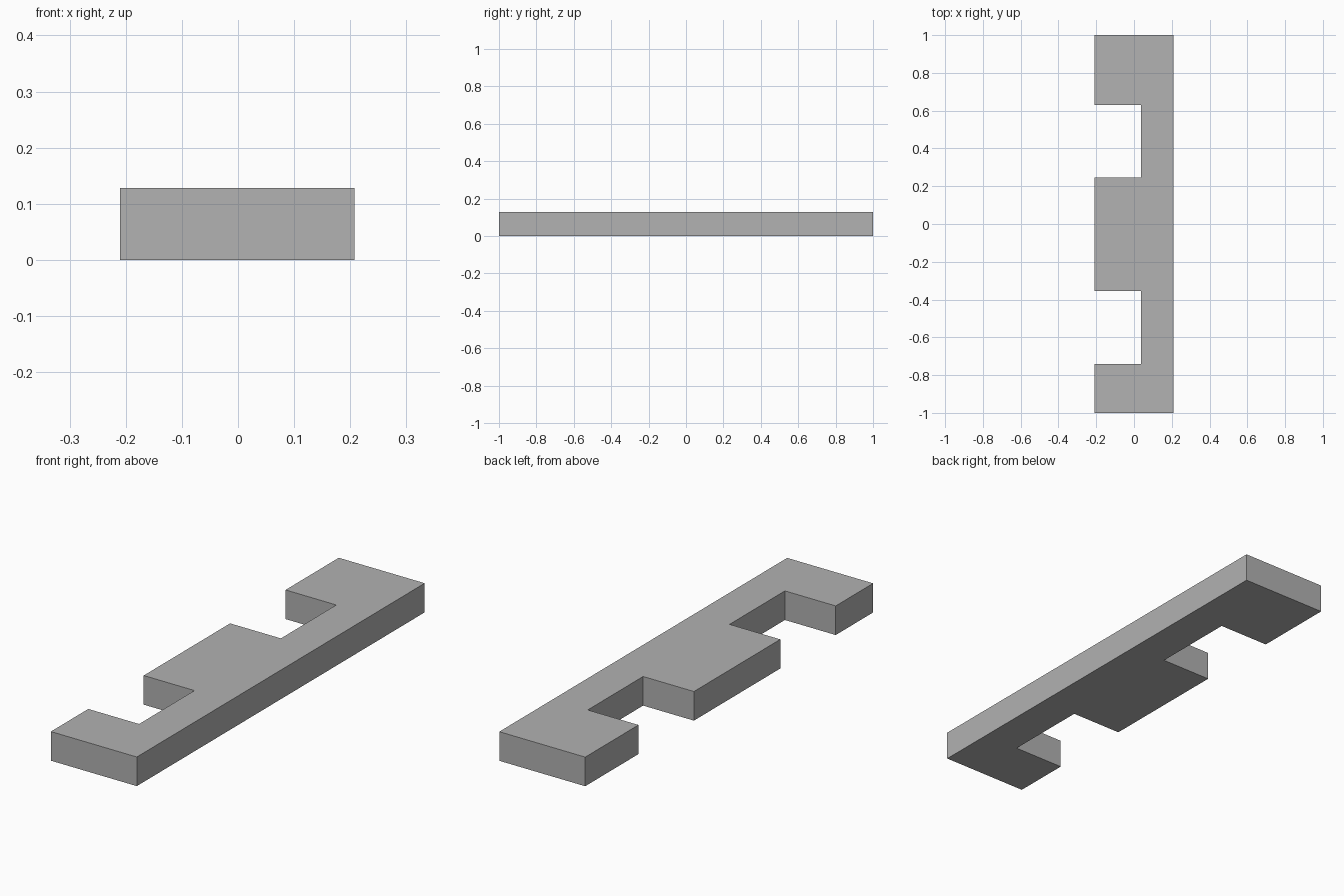
import bpy
import bmesh

HEIGHT = 0.128
OUTER, INNER, NOTCH = 0.208, -0.21, 0.037

cube = bpy.data.objects.get("Cube")
if cube:
    bpy.data.objects.remove(cube, do_unlink=True)

# Plain grey material
grey = bpy.data.materials.new("plain_grey")
grey.use_nodes = True
colour = (0.445, 0.445, 0.445, 1)
grey.diffuse_color = colour
grey.node_tree.nodes["Principled BSDF"].inputs["Base Color"].default_value = colour

# Outline: straight outer edge, then two rectangular notches on the other side
outline = [(OUTER, -1), (OUTER, 1), (INNER, 1)]
for top, bottom in ((0.63, 0.245), (-0.355, -0.74)):
    outline += [(INNER, top), (NOTCH, top), (NOTCH, bottom), (INNER, bottom)]
outline.append((INNER, -1))

# Extrude the outline into a slab
bm = bmesh.new()
base = bm.faces.new([bm.verts.new((x, y, 0)) for x, y in outline])
result = bmesh.ops.extrude_face_region(bm, geom=[base], use_keep_orig=True)
top_verts = [g for g in result["geom"] if isinstance(g, bmesh.types.BMVert)]
bmesh.ops.translate(bm, verts=top_verts, vec=(0, 0, HEIGHT))
bmesh.ops.recalc_face_normals(bm, faces=bm.faces)

mesh = bpy.data.meshes.new("notched_plate")
bm.to_mesh(mesh)
bm.free()
mesh.materials.append(grey)
plate = bpy.data.objects.new("notched_plate", mesh)
bpy.context.collection.objects.link(plate)
